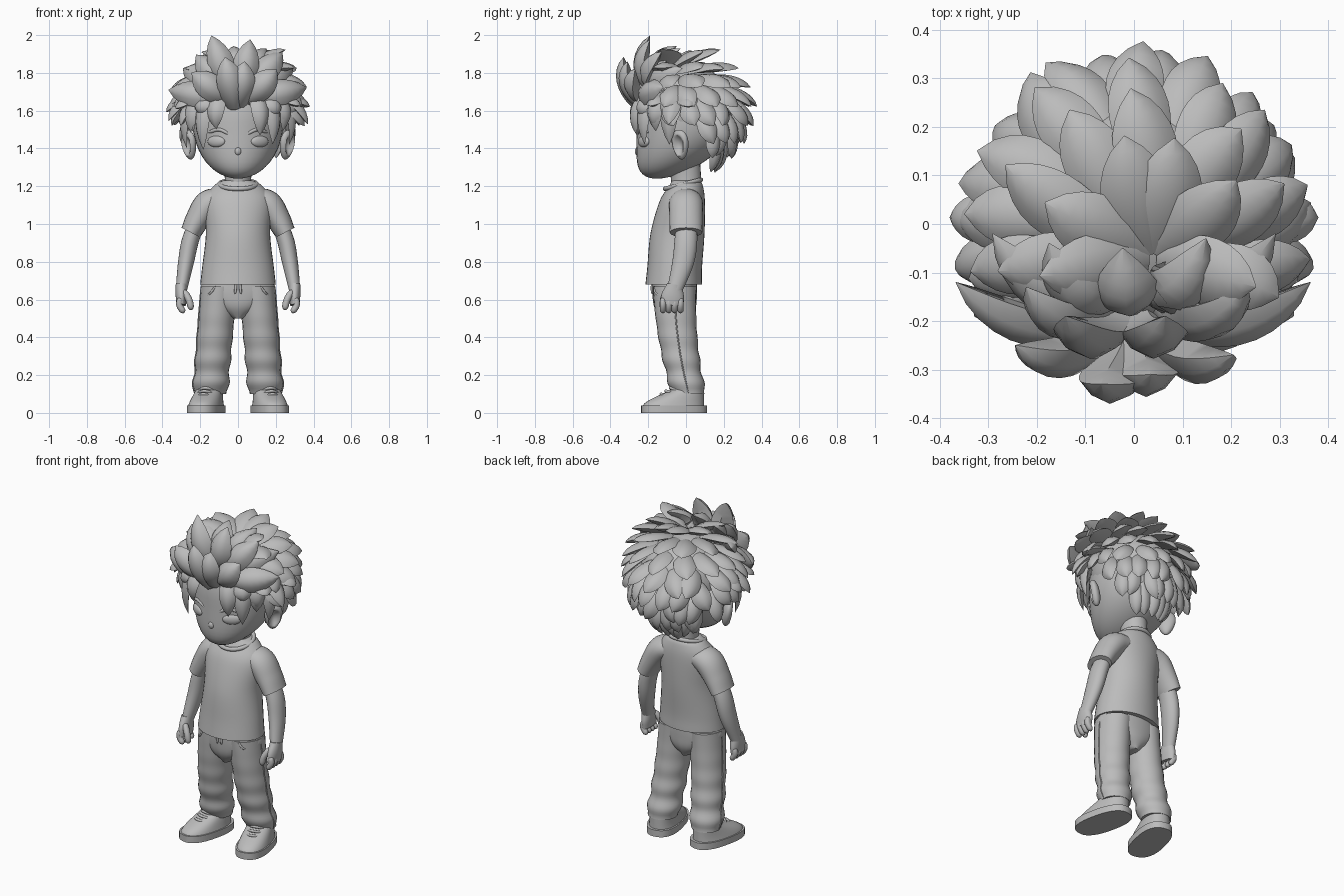
import bpy, bmesh, math, random
from math import sin, cos, pi, radians
from mathutils import Vector, Matrix

random.seed(4)
cube = bpy.data.objects.get("Cube")
if cube:
    bpy.data.objects.remove(cube, do_unlink=True)

clay = bpy.data.materials.new("clay grey")
clay.use_nodes = True
clay.diffuse_color = (0.5, 0.5, 0.5, 1)
clay.node_tree.nodes["Principled BSDF"].inputs["Base Color"].default_value = clay.diffuse_color


def bridge(bm, rings):
    """Skin a list of vertex rings and cap both ends."""
    count = len(rings[0])
    for lower, upper in zip(rings, rings[1:]):
        for i in range(count):
            j = (i + 1) % count
            bm.faces.new((lower[i], lower[j], upper[j], upper[i]))
    bm.faces.new(rings[0][::-1])
    bm.faces.new(rings[-1])


def smooth(keys, steps=6):
    """Resample key tuples along a smooth curve through all of them."""
    keys = [Vector(key) for key in keys]
    padded = [keys[0] * 2 - keys[1], *keys, keys[-1] * 2 - keys[-2]]
    result = []
    for before, start, end, after in zip(padded, padded[1:], padded[2:], padded[3:]):
        leave, arrive = (end - before) / 2, (after - start) / 2
        for k in range(steps):
            t = k / steps
            ease = t * t * (3 - 2 * t)
            result.append(start.lerp(end, ease) + leave * t * (1 - t) ** 2 - arrive * t * t * (1 - t))
    return result + [keys[-1]]


def power_of(value, power):
    return math.copysign(abs(value) ** (2 / power), value)


def sweep(bm, stations, sides=24, flat=False, power=2):
    """Loft ellipses given as (x, y, z, half width, half depth)."""
    centres = [Vector(station[:3]) for station in stations]
    last = len(centres) - 1
    rings = []
    for k, (centre, station) in enumerate(zip(centres, stations)):
        along = (centres[min(k + 1, last)] - centres[max(k - 1, 0)]).normalized()
        if flat:
            along = Vector((0, 0, -1))
        depth = Vector((0, 1, 0))
        depth = (depth - along * depth.dot(along)).normalized()
        wide = depth.cross(along)
        ring = []
        for i in range(sides):
            angle = 2 * pi * i / sides
            across = wide * power_of(cos(angle), power) * station[3]
            ring.append(bm.verts.new(centre + across + depth * power_of(sin(angle), power) * station[4]))
        rings.append(ring)
    bridge(bm, rings)


def cord(bm, points, radius):
    """Round-ended tube through a few points."""
    path = smooth(points)
    stations = []
    for k, point in enumerate(path):
        ends = abs(2 * k / (len(path) - 1) - 1)
        size = radius * max(.1, 1 - ends ** 6) ** .5
        stations.append((*point, size, size))
    sweep(bm, stations, sides=10)


def ball(bm, centre, radii, turn=0):
    matrix = Matrix.Translation(centre) @ Matrix.Rotation(radians(turn), 4, 'Z') @ Matrix.Diagonal((*radii, 1))
    return bmesh.ops.create_uvsphere(bm, u_segments=32, v_segments=24, radius=1, matrix=matrix)["verts"]


def finish(name, bm, mirror=False):
    """Turn the mesh into a named object with smooth shading."""
    bmesh.ops.recalc_face_normals(bm, faces=bm.faces[:])
    mesh = bpy.data.meshes.new(name)
    bm.to_mesh(mesh)
    bm.free()
    mesh.materials.append(clay)
    part = bpy.data.objects.new(name, mesh)
    bpy.context.collection.objects.link(part)
    bpy.ops.object.select_all(action='DESELECT')
    part.select_set(True)
    bpy.context.view_layer.objects.active = part
    bpy.ops.object.shade_smooth_by_angle(angle=radians(48))
    if mirror:
        part.modifiers.new("mirror", 'MIRROR')


# Head: a ball whose lower half is drawn forward into the chin
bm = bmesh.new()
for vert in ball(bm, (0, -.01, 1.54), (.24, .25, .3)):
    below = min(0, (vert.co.z - 1.54) / .3)
    vert.co.y -= .145 * below ** 2
ball(bm, (0, -.255, 1.385), (.018, .016, .022))
finish("head_and_nose", bm)

bm = bmesh.new()
sweep(bm, smooth([(0, 0, 1.14, .08, .08), (0, 0, 1.24, .07, .08), (0, -.02, 1.4, .08, .09)]), flat=True)
finish("neck", bm)

# Eyes and brows
bm = bmesh.new()
ball(bm, (.115, -.224, 1.437), (.052, .018, .03), 30)
finish("eyes", bm, mirror=True)
bm = bmesh.new()
cord(bm, [(.045, -.25, 1.475), (.1, -.235, 1.5), (.155, -.2, 1.485)], .01)
finish("eyebrows", bm, mirror=True)

# Ears: flattened balls with a dished outer side
bm = bmesh.new()
for vert in ball(bm, (0, 0, 0), (.03, .05, .08)):
    rim = math.hypot(vert.co.y / .05, vert.co.z / .08)
    if vert.co.x > 0:
        vert.co.x -= .035 * max(0, 1 - rim ** 2 * 2)
    vert.co.y *= 1 + 3 * vert.co.z
bmesh.ops.transform(bm, verts=bm.verts[:], matrix=Matrix.Translation((.26, -.03, 1.42))
                    @ Matrix.Rotation(radians(-38), 4, 'Z') @ Matrix.Rotation(radians(10), 4, 'Y'))
finish("ears", bm, mirror=True)

# Shirt: body, collar band and sleeves
bm = bmesh.new()
sweep(bm, smooth([(0, -.065, .68, .2, .15), (0, -.06, .77, .19, .145), (0, -.045, .95, .17, .143),
                  (0, -.02, 1.12, .18, .12), (0, 0, 1.2, .13, .09), (0, 0, 1.23, .08, .075)]), sides=36, flat=True)
finish("shirt_body", bm)

bpy.ops.mesh.primitive_torus_add(major_radius=.098, minor_radius=.012, major_segments=36,
                                 location=(0, -.016, 1.21), rotation=(radians(14), 0, 0))
collar = bpy.context.object
collar.name = "collar"
collar.data.materials.append(clay)
bpy.ops.object.shade_smooth()

bm = bmesh.new()
sweep(bm, smooth([(.08, 0, 1.13, .06, .08), (.155, 0, 1.105, .075, .09), (.21, 0, 1.03, .066, .088),
                  (.25, 0, .955, .055, .086)]))
finish("sleeves", bm, mirror=True)

# Arms
bm = bmesh.new()
sweep(bm, smooth([(.2, 0, 1.04, .04, .05), (.25, 0, .92, .045, .06), (.275, -.015, .8, .042, .057),
                  (.3, -.06, .65, .03, .04)]))
finish("arms", bm, mirror=True)

# Hands: palm, four curled fingers and a thumb
bm = bmesh.new()
sweep(bm, smooth([(.3, -.06, .68, .03, .04), (.3, -.07, .62, .03, .06), (.3, -.075, .57, .025, .06)]))
for finger in range(4):
    y = -.122 + .031 * finger
    cord(bm, [(.305, y, .61), (.31, y, .57), (.285, y, .53)], .017)
cord(bm, [(.29, -.1, .65), (.26, -.12, .6), (.247, -.124, .545)], .018)
finish("hands", bm, mirror=True)

# Trousers: hips, then legs that bunch into folds towards the cuff
bm = bmesh.new()
sweep(bm, smooth([(0, -.06, .72, .18, .12), (0, -.06, .63, .2, .118), (0, -.058, .56, .14, .11),
                  (0, -.055, .5, .03, .08)]), flat=True)
finish("trouser_hips", bm)


def leg_station(s):
    fold = .008 * s ** 2 * sin(30 * s)
    return (.1 + .047 * s, -.06 + .075 * s ** 2, .67 - .57 * s,
            .096 - .004 * s + fold, .115 - .025 * s + fold)


legs = [leg_station(k / 40) for k in range(41)]
bm = bmesh.new()
sweep(bm, legs, flat=True)
finish("trouser_legs", bm, mirror=True)

# Side seams, pocket edges and drawstring
bm = bmesh.new()
cord(bm, [(x + half, y, z) for x, y, z, half, depth in legs[::4]], .004)
cord(bm, [(.12, -.17, .67), (.15, -.155, .63), (.2, -.07, .6)], .006)
cord(bm, [(.01, -.18, .69), (.015, -.18, .63)], .007)
finish("trouser_trim", bm, mirror=True)

# Shoes, turned out around the ankle
splay = Matrix.Translation((.15, .015, 0)) @ Matrix.Rotation(radians(13), 4, 'Z')


def finish_shoe(name, bm):
    bmesh.ops.transform(bm, verts=bm.verts[:], matrix=splay)
    finish(name, bm, mirror=True)


bm = bmesh.new()
sweep(bm, [(0, -.08, z, .092, .176) for z in (0, .02, .04)], sides=36, flat=True, power=2.5)
finish_shoe("shoe_soles", bm)

bm = bmesh.new()
upper = []
for k in range(13):
    rise = k / 12
    length = .07 + .095 * (1 + cos(pi * rise)) / 2
    upper.append((0, .08 - length, .03 + .13 * rise, .088 - .028 * rise, length))
sweep(bm, upper, sides=36, flat=True, power=2.3)
finish_shoe("shoe_uppers", bm)

bm = bmesh.new()
ball(bm, (0, -.08, .135), (.034, .02, .03))
for lace in range(3):
    y, z = -.15 + .025 * lace, .1 + .016 * lace
    cord(bm, [(-.05, y + .03, z - .015), (0, y, z), (.05, y + .03, z - .015)], .008)
finish_shoe("shoe_tongues_and_laces", bm)

# Hair: scalp cap plus layered leaf-shaped locks
hair = bmesh.new()
ball(hair, (0, .015, 1.6), (.25, .25, .235))
skull = Vector((0, .01, 1.58))
LEAF = ((-1, 0), (-.6, .65), (0, 1), (.6, .65), (1, 0), (0, -.6))


def lock(root, bend, tip, width, thick=.03, steps=9):
    """Pointed leaf along a curve, its ridge facing away from the skull."""
    root, bend, tip = Vector(root), Vector(bend), Vector(tip)
    rings = []
    for k in range(steps + 1):
        s = k / steps
        centre = root.lerp(bend, s).lerp(bend.lerp(tip, s), s)
        along = (bend - root).lerp(tip - bend, s).normalized()
        outward = centre - skull
        outward = (outward - along * outward.dot(along)).normalized()
        across = along.cross(outward)
        size = max(.02, (.6 + 1.9 * s) * (1 - s) ** .85 * (1 + s / 2))
        rings.append([hair.verts.new(centre + (across * width * a + outward * thick * b) * size) for a, b in LEAF])
    bridge(hair, rings)


def scalp(tilt, azimuth, reach):
    """Point over the scalp; the whorl sits towards the front."""
    t, p = radians(tilt), radians(azimuth)
    whorl = Vector((.04, -.08, 0)) * max(0, cos(t)) ** 2
    ray = Vector((.265 * sin(t) * sin(p), .255 * sin(t) * cos(p), .24 * cos(t)))
    return ray * reach + Vector((0, .01, 1.6)) + whorl


# Shingled layers from the crown down to the nape
for layer, count in enumerate((6, 7, 9, 11, 12, 9, 8, 6)):
    start = 4 + 17.5 * layer
    limit = 122 if layer < 5 else 150 - 15 * layer
    for i in range(count):
        azimuth = limit * ((2 * i + 1) / count - 1) + random.uniform(-5, 5)
        reach = 1.37 + .24 * (1 - layer / 7) ** 3 + random.uniform(-.06, .03)
        if layer == 7:
            reach += .1
        lock(scalp(start, azimuth, .92), scalp(start + 17, azimuth, .63 + reach * .4),
             scalp(start + 30, azimuth + random.uniform(-9, 9), reach), .068 - .004 * layer)

# Upswept tufts fanning from the hairline and the front crown: (lean, length, tip depth)
for lean, length, y in ((-20, .41, -.19), (10, .37, -.19), (-14, .28, -.33), (45, .29, -.27), (-52, .31, -.25),
                        (73, .38, -.12), (-75, .38, -.12), (38, .38, -.13), (-38, .36, -.13), (8, .25, -.31),
                        (-4, .33, -.05), (25, .35, -.03), (-30, .35, -.04), (54, .36, -.02), (-54, .36, -.02)):
    upright = cos(radians(lean))
    x, rise = length * sin(radians(lean)), length * upright
    back = (y + .3) * upright
    lock((x / 4, -.23 + back / 2, 1.64 + back * .7), (x * .6, y / 2 - .17, 1.63 + rise * .45 + back * .25),
         (x, y, 1.612 + rise), .066, thick=.05)

# Hanging fringe, then flared temple locks, on both sides
for first, count, reach, drop in ((24, 4, .285, 1.45), (40, 3, .3, 1.54), (60, 3, .38, 1.57)):
    for i in range(count):
        angle = radians(first + 16 * i)
        for side in (1, -1):
            facing = Vector((side * sin(angle), -cos(angle), 0))
            level = drop + .04 * (-1) ** i + random.uniform(-.02, .02)
            lock(facing * .19 + Vector((0, 0, 1.7)), facing * .33 + Vector((0, 0, 1.64)),
                 facing * reach + Vector((0, 0, level)), .048)
finish("hair", hair)
